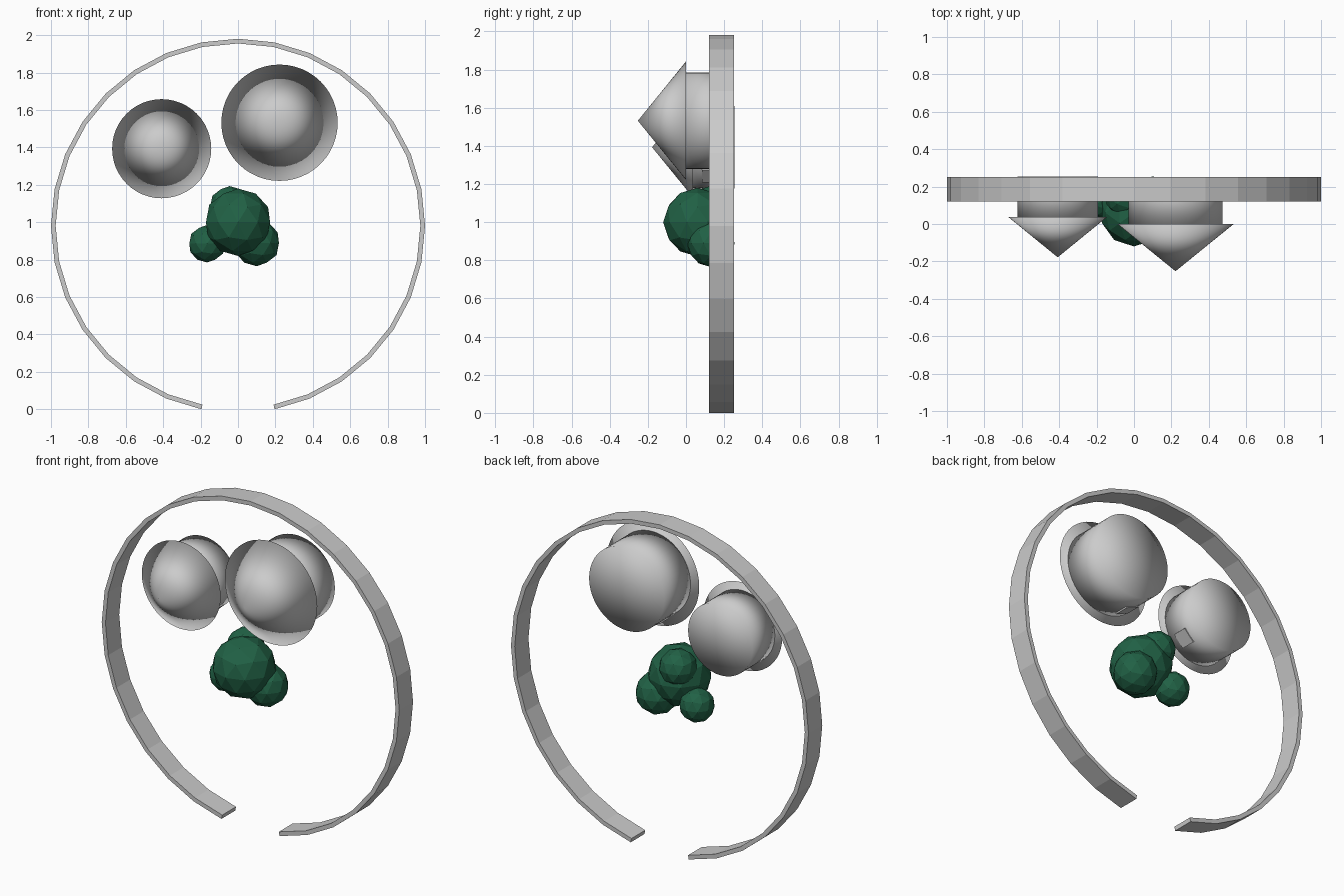
import bpy, bmesh, math
from mathutils import Vector, Matrix

if "Cube" in bpy.data.objects:
    bpy.data.objects.remove(bpy.data.objects["Cube"])


def finish(name, bm, smooth=False, mat=None):
    mesh = bpy.data.meshes.new(name)
    bm.to_mesh(mesh)
    bm.free()
    for p in mesh.polygons:
        p.use_smooth = smooth
    if mat:
        mesh.materials.append(mat)
    ob = bpy.data.objects.new(name, mesh)
    bpy.context.collection.objects.link(ob)
    return ob


# open headband: 32-sided ring with the two lowest segments left out
def headband():
    bm = bmesh.new()
    step = math.tau / 32
    cz = math.cos(step)
    loops = []
    for i in range(31):
        a = -math.pi / 2 + step * (i + 1)
        loops.append([bm.verts.new((r * math.cos(a), y, cz + r * math.sin(a)))
                      for r, y in ((1, 0.12), (1, 0.252), (0.975, 0.252), (0.975, 0.12))])
    for p, q in zip(loops, loops[1:]):
        for k in range(4):
            n = (k + 1) % 4
            bm.faces.new((p[k], p[n], q[n], q[k]))
    bm.faces.new(loops[0])
    bm.faces.new(loops[-1][::-1])
    bmesh.ops.recalc_face_normals(bm, faces=bm.faces)
    return finish("headband", bm)


# round ornament: drum at the back, wide cone at the front, small stem towards the cluster
def ornament(name, x, y, z, r, rim):
    turn = Matrix.Rotation(math.pi / 2, 4, 'X')
    bm = bmesh.new()
    bmesh.ops.create_cone(bm, cap_ends=True, cap_tris=True, segments=48,
                          radius1=r, radius2=r, depth=r + 0.004,
                          matrix=Matrix.Translation((x, y + r / 2 - 0.002, z)) @ turn)
    finish(name + "_drum", bm, True)

    bm = bmesh.new()
    bmesh.ops.create_cone(bm, cap_ends=True, cap_tris=True, segments=48,
                          radius1=rim, radius2=0, depth=r,
                          matrix=Matrix.Translation((x, y - r / 2, z)) @ turn)
    bmesh.ops.remove_doubles(bm, verts=bm.verts, dist=0.0001)
    # hollow shade: its faces look inward
    bmesh.ops.reverse_faces(bm, faces=bm.faces)
    finish(name + "_shade", bm, True)

    d = Vector((-x, 0, 1.0 - z)).normalized()
    rot = d.to_track_quat('Z', 'Y').to_matrix().to_4x4()
    bm = bmesh.new()
    bmesh.ops.create_cube(bm, size=0.09,
                          matrix=Matrix.Translation(Vector((x, y + 0.09, z)) + d * (r - 0.041)) @ rot)
    finish(name + "_stem", bm)


headband()
ornament("large_ornament", 0.222, 0.0, 1.532, 0.2525, 0.311)
ornament("small_ornament", -0.408, 0.038, 1.393, 0.216, 0.265)

# green berry cluster
green = bpy.data.materials.new("green")
green.diffuse_color = (0.015, 0.12, 0.06, 1)
green.use_nodes = True
green.node_tree.nodes["Principled BSDF"].inputs["Base Color"].default_value = green.diffuse_color
for i, (x, y, z, r) in enumerate([(0.0, 0.06, 1.0, 0.18),
                                  (0.1, 0.13, 0.89, 0.125),
                                  (-0.165, 0.13, 0.885, 0.1),
                                  (-0.045, 0.14, 1.085, 0.108)]):
    bm = bmesh.new()
    bmesh.ops.create_icosphere(bm, subdivisions=2, radius=r,
                               matrix=Matrix.Translation((x, y, z)))
    finish(f"berry_{i + 1}", bm, mat=green)
